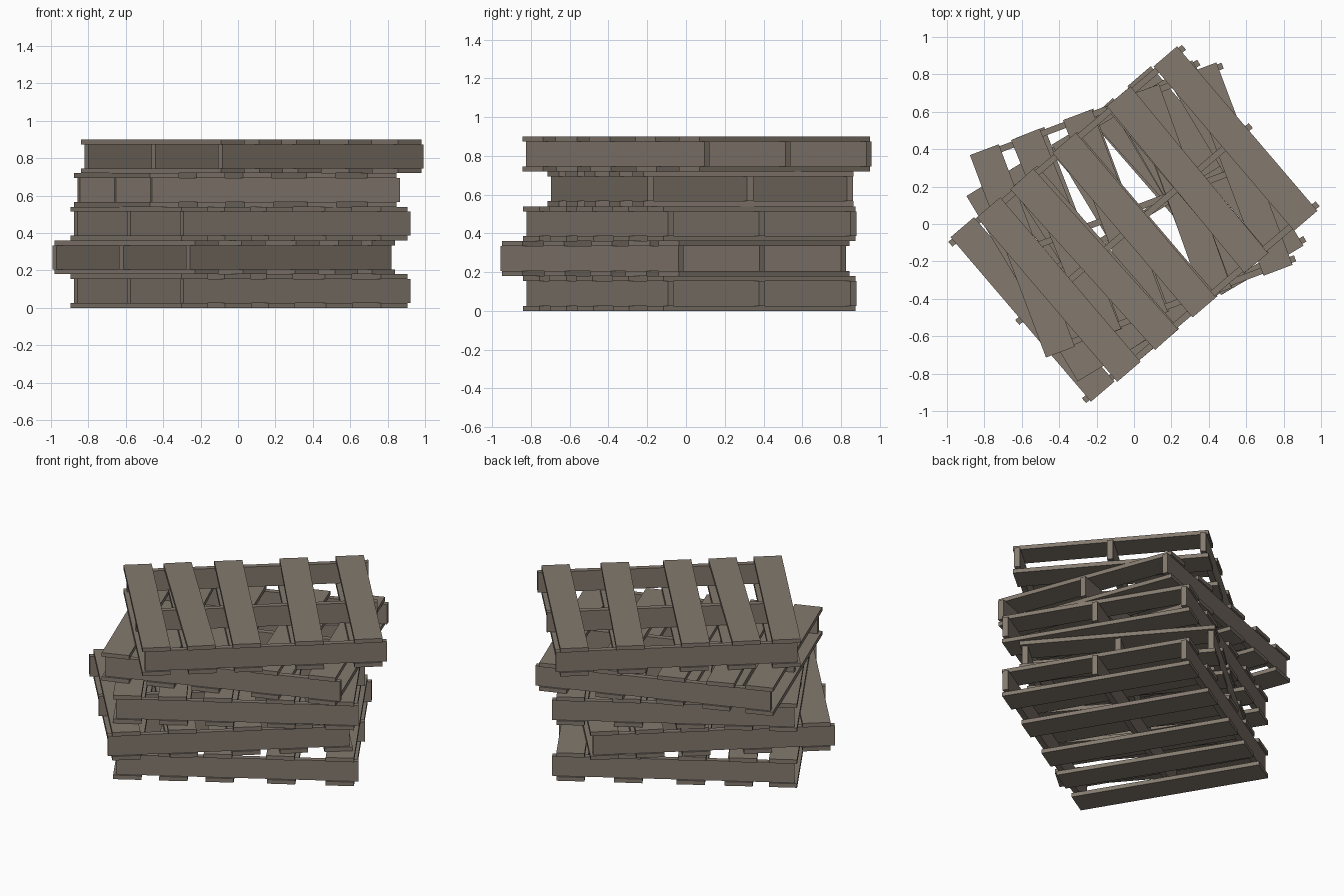
import bpy, bmesh, math
from mathutils import Matrix, Vector

if "Cube" in bpy.data.objects:
    bpy.data.objects.remove(bpy.data.objects["Cube"])

# Weathered wood colour
wood = bpy.data.materials.new("weathered_wood")
wood.diffuse_color = (0.23, 0.193, 0.158, 1)
wood.use_nodes = True
wood.node_tree.nodes["Principled BSDF"].inputs["Base Color"].default_value = wood.diffuse_color

H = 0.18            # height of one pallet
T = 0.026           # board thickness
A, B = 0.704, 0.578 # half length along the stringers, half length of boards
W = 0.165           # board width


def box(name, centre, size, place, yaw=0.0):
    bm = bmesh.new()
    bmesh.ops.create_cube(bm, size=1)
    bmesh.ops.scale(bm, vec=Vector(size), verts=bm.verts)
    m = place @ Matrix.Translation(Vector(centre)) @ Matrix.Rotation(yaw, 4, 'Z')
    bmesh.ops.transform(bm, matrix=m, verts=bm.verts)
    me = bpy.data.meshes.new(name)
    bm.to_mesh(me)
    bm.free()
    me.materials.append(wood)
    ob = bpy.data.objects.new(name, me)
    bpy.context.collection.objects.link(ob)


# Unevenly nailed boards: start offset at the far end and at the near end
TOP = [(0, 0), (0.234, 0.265), (0.532, 0.53), (0.915, 0.895), (1.243, 1.243)]
BOTTOM = [(0, 0), (0.26, 0.27), (0.54, 0.54), (0.905, 0.90), (1.243, 1.243)]


def pallet(n, x, y, z, angle):
    place = Matrix.Translation((x, y, z)) @ Matrix.Rotation(math.radians(angle), 4, 'Z')
    # deck boards, top and bottom
    for label, layout, zc in (("top", TOP, H - T / 2), ("bottom", BOTTOM, T / 2)):
        for i, (far, near) in enumerate(layout):
            u = -A + (far + near) / 2 + W / 2
            yaw = math.atan2(near - far, 2 * B)
            box(f"pallet_{n}_{label}_board_{i + 1}", (u, 0, zc), (W, 2 * B, T), place, yaw)
    # three stringers, sticking out a little at one end
    for i, v in enumerate((-0.55, 0, 0.55)):
        box(f"pallet_{n}_stringer_{i + 1}", (0.021, v, H / 2),
            (2 * A + 0.008, 0.034, H - 2 * T), place)


# Loosely stacked pallets: x, y, turn
STACK = [(0.005, 0.017, 31), (-0.07, -0.053, 220.5), (0.005, 0.017, 31),
         (-0.015, 0.075, 20.6), (0.07, 0.053, 40.5)]
for k, (x, y, turn) in enumerate(STACK):
    pallet(k + 1, x, y, k * H, turn)
